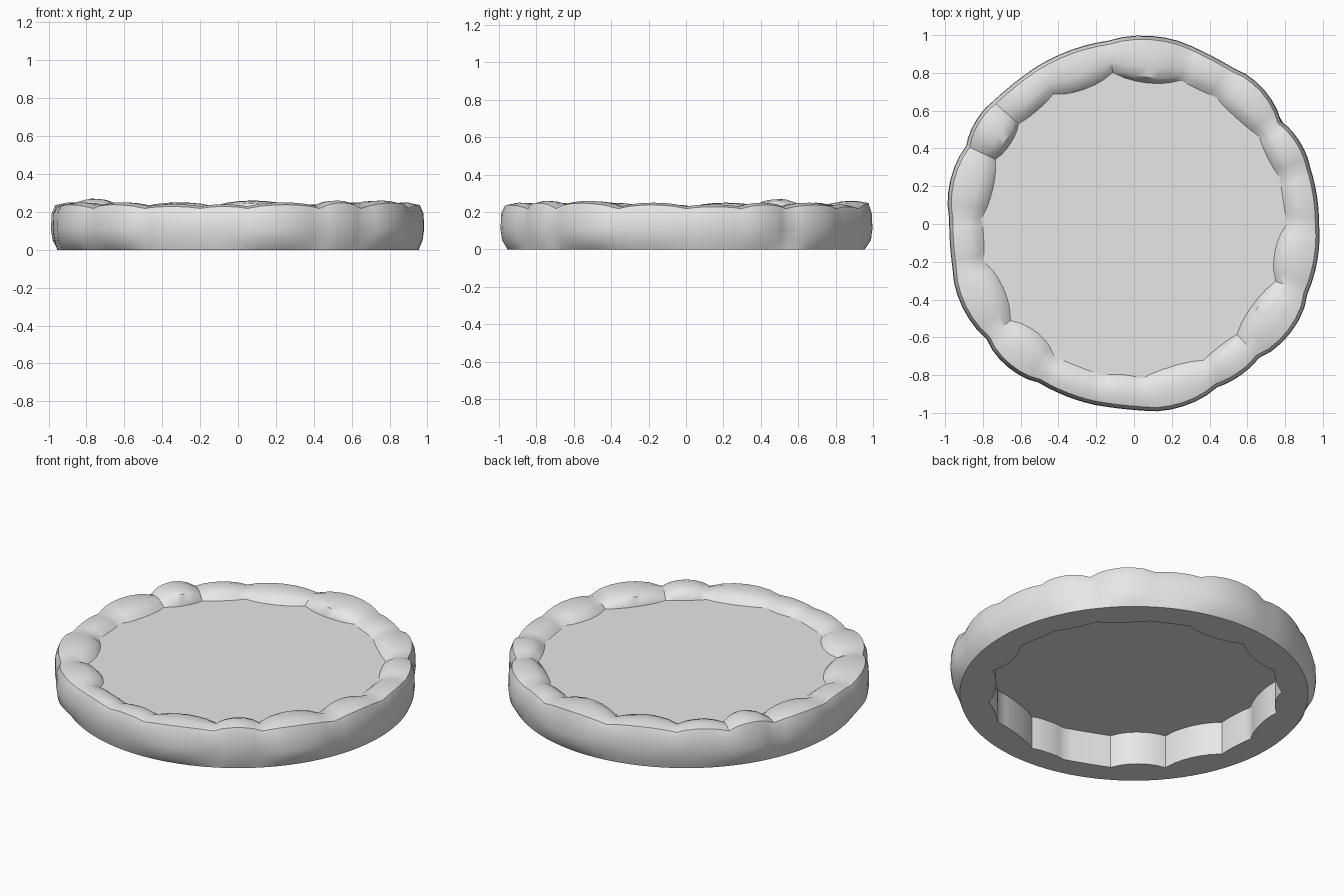
import bpy, bmesh
from math import sin, cos, pi, radians

cube = bpy.data.objects.get("Cube")
if cube:
    bpy.data.objects.remove(cube, do_unlink=True)

STEPS = 6            # columns per stone
FLOOR_Z = 0.2        # height of the inner disc
JOINT_Z = 0.23       # height of the dips between stones

# Stones, counter-clockwise: start angle, then in hundredths
# joint inner radius, middle inner radius, joint outer radius, middle outer radius, crest height
STONES = [
    (0, 81, 80, 98, 98, 24), (18, 81, 79, 98, 98, 25),
    (35, 81, 78, 95, 99, 25), (57, 80, 79, 98, 98, 24),
    (72, 80, 75, 99, 100, 26), (98, 81, 76, 98, 98, 25),
    (122, 81, 79, 98, 98, 25), (139, 81, 78, 99, 100, 27),
    (155, 81, 77, 98, 100, 25), (178, 81, 80, 98, 98, 24),
    (194, 82, 77, 99, 101, 25), (218, 83, 77, 99, 101, 25),
    (239, 82, 81, 98, 98, 24), (258, 82, 80, 98, 98, 24),
    (273, 82, 78, 99, 100, 25), (297, 81, 79, 97, 98, 26),
    (313, 80, 76, 97, 101, 26), (338, 81, 76, 99, 99, 25),
]


def make_material(name, value):
    mat = bpy.data.materials.new(name)
    mat.use_nodes = True
    color = (value, value, value, 1)
    mat.diffuse_color = color
    mat.node_tree.nodes["Principled BSDF"].inputs["Base Color"].default_value = color
    return mat


def make_object(name, bm, mat):
    bmesh.ops.recalc_face_normals(bm, faces=bm.faces)
    mesh = bpy.data.meshes.new(name)
    bm.to_mesh(mesh)
    bm.free()
    mesh.materials.append(mat)
    obj = bpy.data.objects.new(name, mesh)
    bpy.context.collection.objects.link(obj)
    return obj


def swell(start, middle, end, u, bulge):
    """Blend from joint to joint, swelling to the middle value."""
    return (start + (end - start) * u + (middle - (start + end) / 2) * bulge) / 100


def columns():
    """Angle, inner radius, outer radius and crest height around the ring."""
    for i, (a0, in0, in_mid, out0, out_mid, crest) in enumerate(STONES):
        a1, in1, _, out1, _, _ = STONES[(i + 1) % len(STONES)]
        span = (a1 - a0) % 360
        for s in range(STEPS):
            u = s / STEPS
            bulge = sin(pi * u) ** 0.7
            yield (radians(a0 + span * u),
                   swell(in0, in_mid, in1, u, bulge),
                   swell(out0, out_mid, out1, u, bulge),
                   JOINT_Z + (crest / 100 - JOINT_Z) * bulge)


def section(r_in, r_out, top):
    """Closed cross-section of the rim, from the outer foot to the inner foot."""
    width = r_out - r_in
    return [(0.955, 0), (r_out - 0.008, 0.05), (r_out, 0.11), (r_out - 0.003, 0.19),
            (r_out - 0.02, top - 0.012), (r_out - width * 0.35, top),
            (r_in + width * 0.35, top - 0.003), (r_in + 0.03, top - 0.015),
            (r_in, FLOOR_Z), (r_in, 0)]


grey = make_material("stone grey", 0.8)

# Rim of rounded stones
bm = bmesh.new()
rings = [[bm.verts.new((r * cos(a), r * sin(a), z)) for r, z in section(r_in, r_out, top)]
         for a, r_in, r_out, top in columns()]
for here, there in zip(rings, rings[1:] + rings[:1]):
    for k in range(len(here)):
        n = (k + 1) % len(here)
        bm.faces.new((here[k], there[k], there[n], here[n]))
rim = make_object("stone_rim", bm, grey)
bpy.context.view_layer.objects.active = rim
rim.select_set(True)
bpy.ops.object.shade_smooth_by_angle(angle=radians(40))

# Flat disc closing the ring
bm = bmesh.new()
bmesh.ops.create_circle(bm, cap_ends=True, segments=48, radius=0.86)
bmesh.ops.translate(bm, verts=bm.verts, vec=(0, 0, FLOOR_Z))
make_object("inner_disc", bm, grey)
